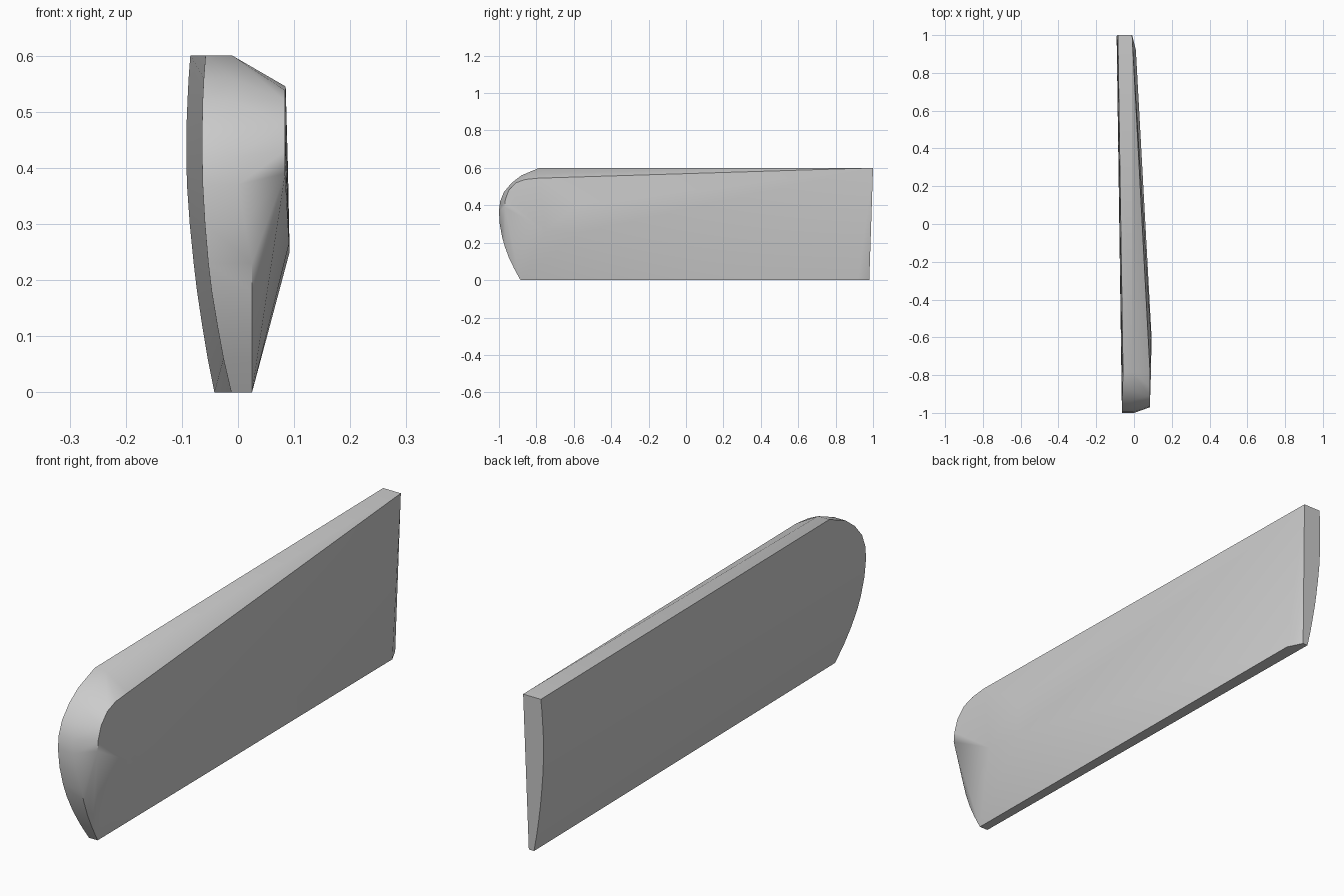
import bpy, bmesh, math

old = bpy.data.objects.get("Cube")
if old:
    bpy.data.objects.remove(old, do_unlink=True)

# Plain grey finish
grey = bpy.data.materials.new("grey")
grey.use_nodes = True
COLOUR = (0.6, 0.6, 0.6, 1)
grey.diffuse_color = COLOUR
grey.node_tree.nodes["Principled BSDF"].inputs["Base Color"].default_value = COLOUR

# Rounded nose and bowed side: z, nose y, side x at nose, shoulder x, side x at rear
stations = [
    (0.00, -0.885, -0.012, 0.025, -0.042),
    (0.06, -0.918, -0.026, 0.025, -0.054),
    (0.12, -0.947, -0.037, 0.025, -0.064),
    (0.18, -0.969, -0.047, 0.025, -0.073),
    (0.23, -0.983, -0.053, 0.025, -0.079),
    (0.30, -0.996, -0.059, 0.012, -0.086),
    (0.37, -1.000, -0.063, 0.000, -0.091),
    (0.42, -0.994, -0.064, -0.004, -0.092),
    (0.47, -0.974, -0.064, -0.008, -0.092),
    (0.52, -0.932, -0.063, -0.010, -0.090),
    (0.56, -0.880, -0.061, -0.010, -0.088),
    (0.60, -0.785, -0.058, -0.010, -0.085),
]
points = []
for z, nose, side, shoulder, rear_side in stations:
    rear = 0.98 + 0.02 * z / 0.6
    points += [(side, nose, z), (shoulder, nose, z), (rear_side, rear, z)]

# Rim of the raised left face, its lower crease, and the tapered rear end
points += [
    (0.084, -0.970, 0.390), (0.084, -0.966, 0.430), (0.084, -0.948, 0.480),
    (0.084, -0.910, 0.520), (0.084, -0.860, 0.538), (0.085, -0.790, 0.545),
    (0.091, -0.750, 0.265), (0.092, -0.580, 0.250), (0.089, -0.580, 0.400),
    (0.010, 0.920, 0.000), (-0.020, 0.980, 0.000), (-0.010, 1.000, 0.600),
]

# Skin the sections into one solid panel
bm = bmesh.new()
for p in points:
    bm.verts.new(p)
result = bmesh.ops.convex_hull(bm, input=bm.verts[:])
spare = {v for v in result["geom_interior"] + result["geom_unused"]
         if isinstance(v, bmesh.types.BMVert)}
bmesh.ops.delete(bm, geom=list(spare), context="VERTS")
bmesh.ops.dissolve_limit(bm, angle_limit=math.radians(0.5), verts=bm.verts[:], edges=bm.edges[:])
bmesh.ops.recalc_face_normals(bm, faces=bm.faces[:])

mesh = bpy.data.meshes.new("rounded_panel")
bm.to_mesh(mesh)
bm.free()
mesh.materials.append(grey)
panel = bpy.data.objects.new("rounded_panel", mesh)
bpy.context.collection.objects.link(panel)
bpy.ops.object.select_all(action="DESELECT")
panel.select_set(True)
bpy.context.view_layer.objects.active = panel
bpy.ops.object.shade_smooth_by_angle(angle=math.radians(30))
